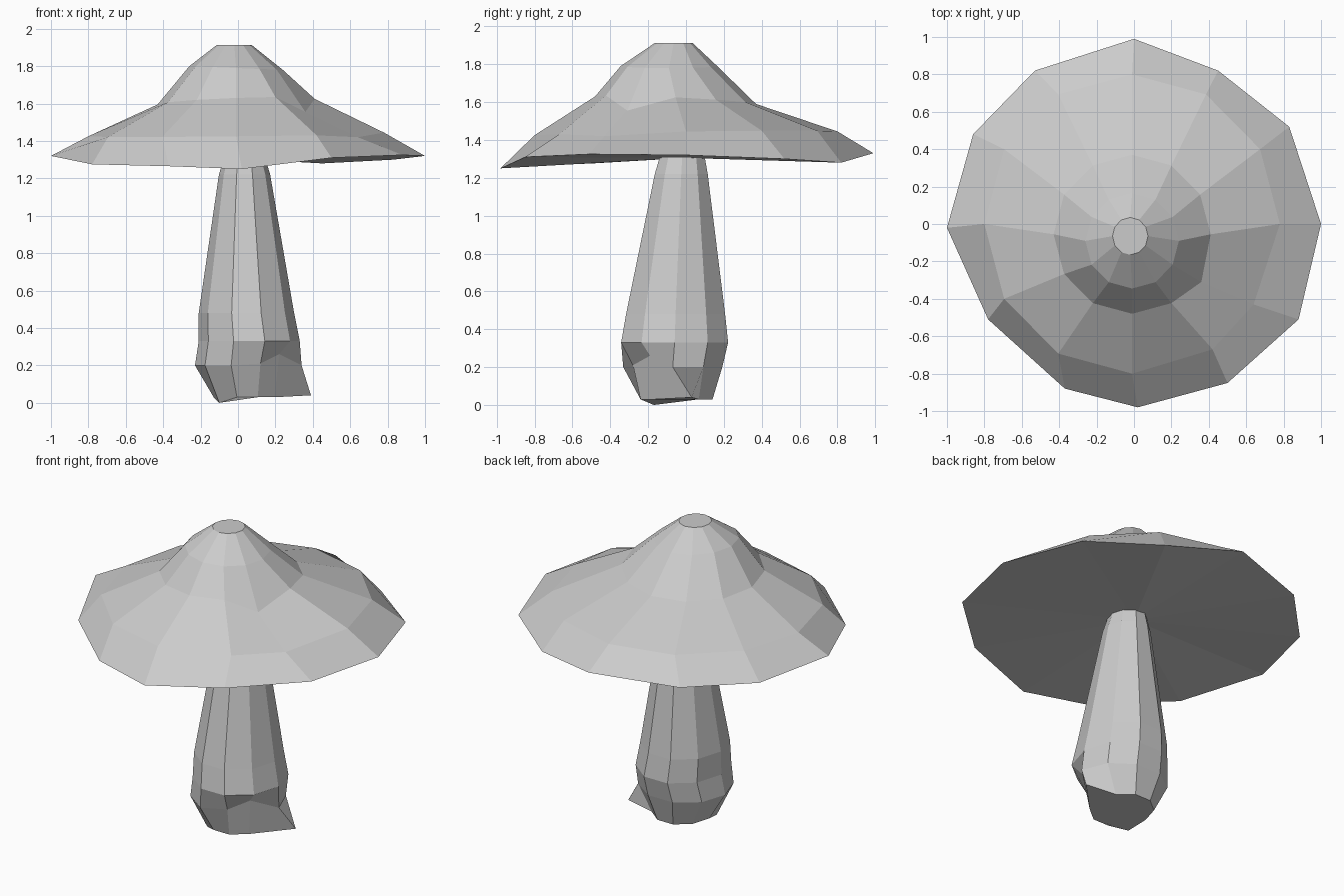
import bpy, bmesh
from math import cos, sin, pi

if "Cube" in bpy.data.objects:
    bpy.data.objects.remove(bpy.data.objects["Cube"])


def ellipse(cx, cy, rx, ry, z, n, tilt=(0, 0)):
    """Level or tilted elliptical ring, starting at +x."""
    pts = []
    for i in range(n):
        c, s = cos(2 * pi * i / n), sin(2 * pi * i / n)
        pts.append([cx + rx * c, cy + ry * s, z + tilt[0] * c + tilt[1] * s])
    return pts


def loft(name, rings, apex=None):
    """Skin the rings from bottom to top; close the base flat or as a fan."""
    bm = bmesh.new()
    loops = [[bm.verts.new(p) for p in ring] for ring in rings]
    n = len(loops[0])
    for a, b in zip(loops, loops[1:]):
        for i in range(n):
            j = (i + 1) % n
            bm.faces.new((a[i], a[j], b[j], b[i]))
    bm.faces.new(loops[-1])
    if apex:
        tip = bm.verts.new(apex)
        for i in range(n):
            bm.faces.new((tip, loops[0][(i + 1) % n], loops[0][i]))
    else:
        bm.faces.new(loops[0][::-1])
    bmesh.ops.recalc_face_normals(bm, faces=bm.faces)
    mesh = bpy.data.meshes.new(name)
    bm.to_mesh(mesh)
    bm.free()
    obj = bpy.data.objects.new(name, mesh)
    bpy.context.collection.objects.link(obj)
    return obj


# Cap: wavy twelve-sided rim, flared brim, dented shoulder and small crown
rim = [(1, 0, 1.32), (.83, .52, 1.3), (.45, .82, 1.28), (0, .99, 1.33),
       (-.53, .82, 1.31), (-.86, .48, 1.3), (-1, -.02, 1.32), (-.78, -.51, 1.275),
       (-.37, -.88, 1.265), (.02, -.98, 1.25), (.5, -.85, 1.31), (.88, -.51, 1.325)]
brim = ellipse(-.01, 0, .79, .8, 1.435, 12, (.01, .01))
brim[11] = [.64, -.43, 1.42]
brim[10] = [.42, -.67, 1.43]
shoulder = ellipse(-.01, -.055, .42, .425, 1.61, 12, (.015, -.02))
shoulder[11] = [.36, -.31, 1.555]
crown = ellipse(-.01, -.09, .25, .255, 1.79, 12, (-.01, 0))
tip = ellipse(-.02, -.065, .095, .1, 1.912, 12)
loft("cap", [rim, brim, shoulder, crown, tip], apex=(0, 0, 1.305))

# Stem: tapered, bulbous near the ground, with one corner pulled out to the right
foot = ellipse(.05, -.05, .18, .2, .03, 10)
foot[0] = [.39, .03, .04]
foot[6] = [-.1, -.17, 0]
bulb = ellipse(.05, -.07, .28, .275, .2, 10)
bulb[0][0] = .34
bulb[8] = [.12, -.28, .21]
bulb[9] = [.22, -.19, .26]
waist = ellipse(.06, -.06, .27, .297, .33, 10)
loft("stem", [foot, bulb, waist,
              ellipse(.045, -.055, .255, .275, .48, 10),
              ellipse(.035, -.025, .137, .147, 1.22, 10),
              ellipse(.035, -.02, .11, .125, 1.31, 10)])
